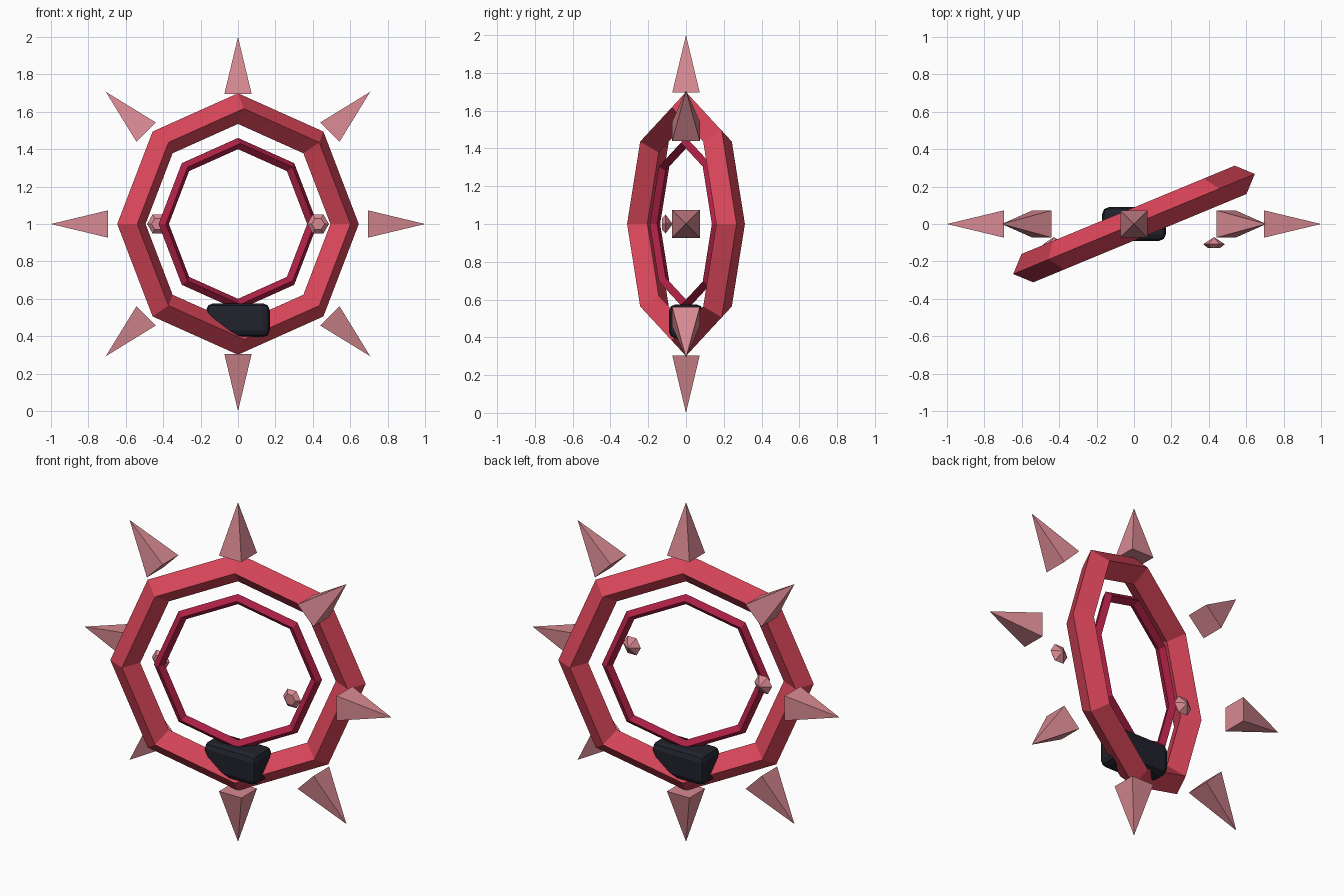
import bpy
import bmesh
from math import pi, sqrt, sin, cos
from mathutils import Matrix

cube = bpy.data.objects.get("Cube")
if cube:
    bpy.data.objects.remove(cube, do_unlink=True)


def material(name, colour):
    mat = bpy.data.materials.new(name)
    mat.use_nodes = True
    rgba = (*colour, 1)
    mat.diffuse_color = rgba
    bsdf = next(n for n in mat.node_tree.nodes if n.type == 'BSDF_PRINCIPLED')
    bsdf.inputs["Base Color"].default_value = rgba
    return mat


RED = material("bright_red", (0.70, 0.06, 0.10))
CRIMSON = material("deep_crimson", (0.42, 0.015, 0.06))
PINK = material("dusty_pink", (0.68, 0.25, 0.285))
BLACK = material("blue_black", (0.015, 0.016, 0.025))

CENTRE = Matrix.Translation((0, 0, 1))
TURN = Matrix.Rotation(pi / 8, 4, 'Z')
UPRIGHT = Matrix.Rotation(pi / 2, 4, 'X')


def add_object(name, bm, matrix, mat):
    bmesh.ops.recalc_face_normals(bm, faces=bm.faces)
    mesh = bpy.data.meshes.new(name)
    bm.to_mesh(mesh)
    bm.free()
    mesh.transform(matrix)
    mesh.materials.append(mat)
    obj = bpy.data.objects.new(name, mesh)
    bpy.context.collection.objects.link(obj)
    return obj


def add_ring(name, radius, thickness, mat):
    """Eight-sided ring with a diamond cross-section."""
    bm = bmesh.new()
    loops = []
    for i in range(8):
        a = i * pi / 4
        loop = []
        for j in range(4):
            r = radius + thickness * cos(j * pi / 2)
            z = thickness * sin(j * pi / 2)
            loop.append(bm.verts.new((r * cos(a), r * sin(a), z)))
        loops.append(loop)
    for i in range(8):
        here, there = loops[i], loops[(i + 1) % 8]
        for j in range(4):
            k = (j + 1) % 4
            bm.faces.new((here[j], there[j], there[k], here[k]))
    add_object(name, bm, CENTRE @ TURN @ UPRIGHT, mat)


# Two turned rings, one inside the other
add_ring("outer_ring", 0.617, 0.082, RED)
add_ring("inner_ring", 0.43, 0.03, CRIMSON)

# Eight square pyramids pointing outwards
for i in range(8):
    bm = bmesh.new()
    bmesh.ops.create_cone(bm, cap_ends=True, segments=4,
                          radius1=0.073 * sqrt(2), radius2=0, depth=0.305)
    bmesh.ops.remove_doubles(bm, verts=bm.verts, dist=1e-5)
    # square the base up with the depth axis
    flat = min(bm.verts, key=lambda v: v.co.z).co
    if abs(flat.x) < 0.01 or abs(flat.y) < 0.01:
        bm.transform(Matrix.Rotation(pi / 4, 4, 'Z'))
    place = (CENTRE @ Matrix.Rotation(i * pi / 4, 4, 'Y')
             @ Matrix.Translation((0, 0, 0.8475)))
    add_object(f"spike_{i + 1}", bm, place, PINK)

# Cut gems: flat table in front, point behind
for side, x in (("left", 0.428), ("right", -0.428)):
    bm = bmesh.new()
    table, girdle = [
        [bm.verts.new((r * cos(i * pi / 3), y, r * sin(i * pi / 3)))
         for i in range(6)]
        for r, y in ((0.034, -0.128), (0.058, -0.108))]
    tip = bm.verts.new((0, -0.07, 0))
    bm.faces.new(table)
    for i in range(6):
        k = (i + 1) % 6
        bm.faces.new((table[i], table[k], girdle[k], girdle[i]))
        bm.faces.new((girdle[i], girdle[k], tip))
    add_object(f"{side}_gem", bm, Matrix.Translation((x, 0, 1)), PINK)

# Bevelled block at the foot of the rings
bm = bmesh.new()
bmesh.ops.create_cube(bm, size=1)
bm.transform(Matrix.Diagonal((0.34, 0.18, 0.18, 1)))
bmesh.ops.bevel(bm, geom=bm.edges[:], offset=0.035, segments=2,
                profile=0.5, affect='EDGES')
add_object("base_block", bm, Matrix.Translation((0, 0, 0.485)), BLACK)
